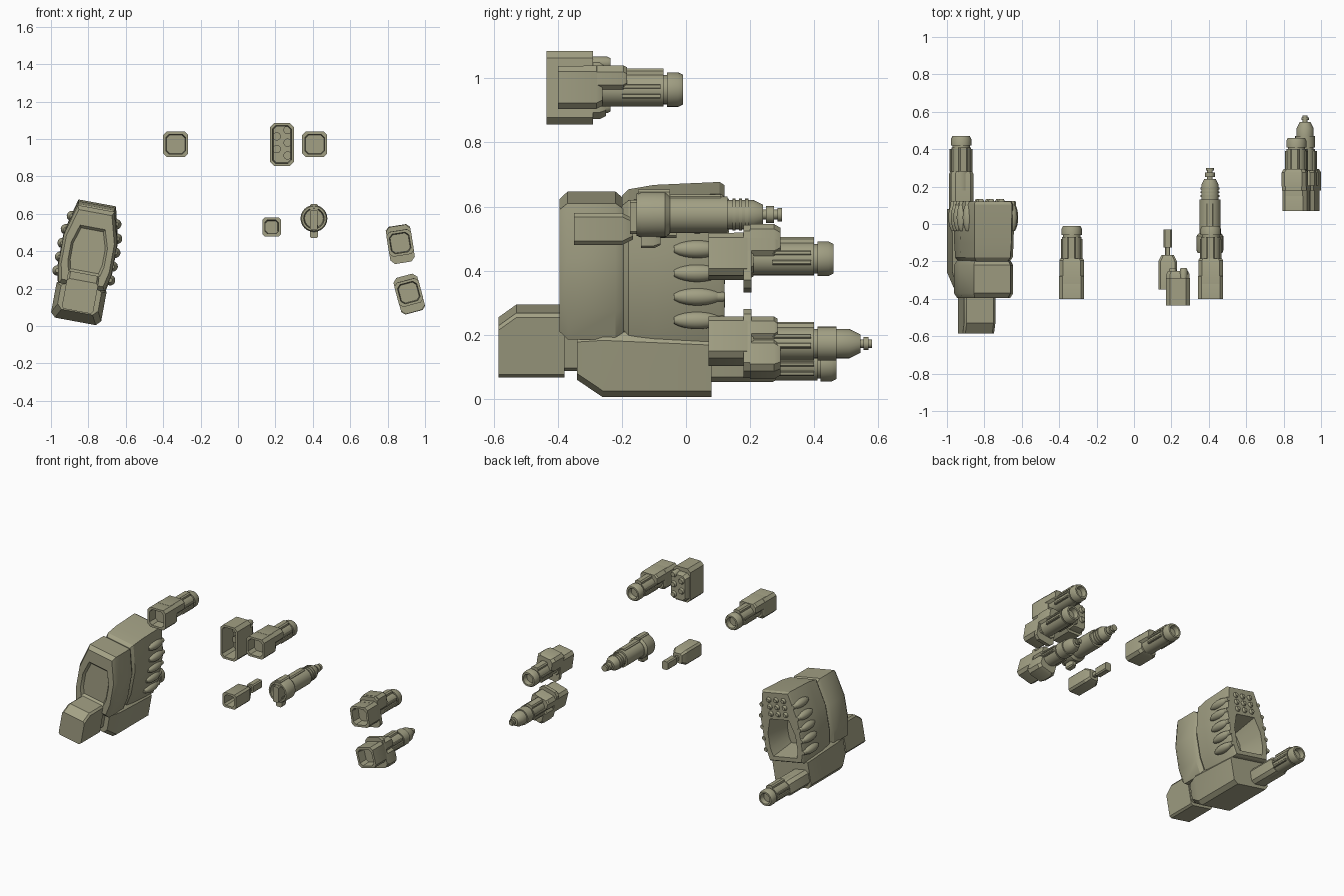
import bpy, bmesh, math
from mathutils import Matrix

cube = bpy.data.objects.get("Cube")
if cube:
    bpy.data.objects.remove(cube)

color = (0.36, 0.35, 0.23, 1)
olive = bpy.data.materials.new("olive_plastic")
olive.use_nodes = True
olive.diffuse_color = color
shader = next(node for node in olive.node_tree.nodes if node.type == 'BSDF_PRINCIPLED')
shader.inputs["Base Color"].default_value = color


def frame(x, y, z, tilt=0):
    return Matrix.Translation((x, y, z)) @ Matrix.Rotation(math.radians(tilt), 4, 'Y')


def shifted(mat, x, y, z):
    return mat @ Matrix.Translation((x, y, z))


def loft(name, mat, rings):
    """Skin rings of (x, y, z) points running along y and cap both ends."""
    bm = bmesh.new()
    rows = [[bm.verts.new(point) for point in ring] for ring in rings]
    for row, following in zip(rows, rows[1:]):
        for i in range(len(row)):
            bm.faces.new((row[i - 1], row[i], following[i], following[i - 1]))
    bm.faces.new(rows[0])
    bm.faces.new(rows[-1])
    bmesh.ops.recalc_face_normals(bm, faces=bm.faces)
    mesh = bpy.data.meshes.new(name)
    bm.to_mesh(mesh)
    bm.free()
    mesh.materials.append(olive)
    part = bpy.data.objects.new(name, mesh)
    bpy.context.collection.objects.link(part)
    part.matrix_world = mat
    bpy.ops.object.select_all(action='DESELECT')
    part.select_set(True)
    bpy.context.view_layer.objects.active = part
    bpy.ops.object.shade_smooth_by_angle(angle=math.radians(32))


def octagon(y, width, low, high, chamfer=.012):
    """Chamfered rectangle; width is measured from the centre to one side."""
    cut = min(chamfer, width / 3)
    middle, half = (low + high) / 2, (high - low) / 2
    corner = [(width, half - cut), (width - cut, half)]
    upper = corner + [(-x, z) for x, z in reversed(corner)]
    return [(s * x, y, middle + s * z) for s in (1, -1) for x, z in upper]


def box(name, mat, back, front, width, low, high, chamfer=.012, hollow=0, nose=0):
    """Chamfered block with an optional open rear and tapered front."""
    def ring(y, inset=0):
        return octagon(y, width - inset, low + inset, high - inset, chamfer)
    rings = [ring(back), ring(front - nose)]
    if hollow:
        rings = [ring(back + hollow, .018), ring(back, .014)] + rings
    if nose:
        rings.append(ring(front, nose / 2))
    loft(name, mat, rings)


def lathe(name, mat, profile, sides=24):
    angles = [math.tau * i / sides for i in range(sides)]
    loft(name, mat, [[(r * math.cos(a), y, r * math.sin(a)) for a in angles] for y, r in profile])


def tube(name, mat, back, front, radius, tip=0, bore=0):
    """Round bar with an optional tapered tip and a bored front end."""
    profile = [(back, radius), (front - tip, radius)]
    if tip:
        profile.append((front, radius - tip / 2))
    if bore:
        profile += [(front, radius * .65), (front - bore, radius * .55)]
    lathe(name, mat, profile)


def barrel(name, mat, pointed):
    tube(name + "_barrel", mat, .1, .33, .052)
    tube(name + "_barrel_neck", mat, .32, .35, .046)
    if pointed:
        tube(name + "_nozzle_collar", mat, .34, .4, .053)
        tube(name + "_nozzle_cone", mat, .4, .475, .046, tip=.035)
        tube(name + "_nozzle_stem", mat, .47, .51, .013)
        tube(name + "_nozzle_ring", mat, .485, .5, .02)
    else:
        tube(name + "_muzzle", mat, .34, .39, .054, tip=.015, bore=.03)
    box(name + "_top_rail", mat, .2, .33, .024, .02, .066)
    for side in (1, -1):
        for z in (-.02, .01):
            box(name + "_side_rail", shifted(mat, side * .05, 0, z), .2, .32, .008, -.007, .007)


def gun(name, mat, pointed=False, bracket=0):
    box(name + "_body", mat, 0, .14, .067, -.06, .074, .018, hollow=.06, nose=.02)
    box(name + "_shroud", mat, .08, .215, .066, -.005, .075, .02, nose=.01)
    barrel(name, mat, pointed)
    if bracket:
        box(name + "_bracket_plate", mat, .11, .135, .066, -.1, .1, .025)
        block = shifted(mat, 0, 0, bracket * .05)
        box(name + "_bracket_block", block, .13, .225, .066, -.052, .052, .018, nose=.02)


# Two plain guns and two bracketed guns
gun("right_gun", frame(-.333, -.4, .965))
gun("left_gun", frame(.41, -.4, .965))
gun("upper_side_gun", frame(.868, .07, .437, -9), bracket=1)
gun("lower_side_gun", frame(.915, .07, .172, -15), pointed=True, bracket=-1)

# Missile box, open at the rear, with staggered tubes
launcher = frame(.235, 0, .973)
box("missile_box", launcher, -.435, -.29, .064, -.117, .112, .022, hollow=.12)
box("missile_box_front", launcher, -.3, -.25, .063, -.1, .085, .022, nose=.02)
for i in range(5):
    mount = shifted(launcher, -.028 if i % 2 else .03, 0, .075 - i * .034)
    tube("missile_tube_base", mount, -.33, -.3, .022)
    tube("missile_tube", mount, -.3, -.235, .02, tip=.01)

# Small square pistol
pistol = frame(.18, 0, .53)
box("pistol_body", pistol, -.35, -.165, .05, -.05, .05, hollow=.1, nose=.035)
box("pistol_neck", pistol, -.18, -.12, .013, -.016, .016)
box("pistol_muzzle", pistol, -.125, -.03, .023, -.028, .028)

# Round heavy gun with a fluted collar, sight and grip
heavy = frame(.406, 0, .575)
lathe("heavy_gun_drum", heavy, [(-.09, .05), (-.155, .055), (-.155, .066),
                                (-.14, .072), (-.065, .072), (-.05, .06)])
tube("heavy_gun_barrel", heavy, -.06, .13, .057)
tube("heavy_gun_collar", heavy, .12, .24, .046, tip=.03)
for i in range(3):
    tube("heavy_gun_flute", heavy, .145 + i * .02, .155 + i * .02, .05)
tube("heavy_gun_stem", heavy, .23, .29, .015)
tube("heavy_gun_stem_ring", heavy, .25, .275, .026)
tube("heavy_gun_tip", heavy, .285, .3, .021)
box("heavy_gun_sight", heavy, -.15, -.05, .022, .04, .078)
box("heavy_gun_rail", heavy, -.06, .11, .022, .03, .063)
box("heavy_gun_grip", heavy, -.14, -.08, .022, -.105, -.03, nose=.02)
box("heavy_gun_stock", heavy, -.175, -.07, .02, -.06, .045)

# Large pod: leaning frame and hexagonal cross-section
pod = frame(-.87, 0, .025, 10.5)
SIDE = [(.125, -.225), (.145, -.13), (.145, .05), (.1, .225)]
OUTLINE = SIDE + [(-x, z) for x, z in reversed(SIDE)]


def hexagon(y, wide=1, tall=1, middle=.41):
    return [(x * wide, y, middle + z * tall) for x, z in OUTLINE]


loft("pod_rear_block", pod, [
    hexagon(-.38, .6, .5, .385), hexagon(-.395, .68, .56, .385), hexagon(-.395, .9, .85, .4),
    hexagon(-.37, 1, .95, .4), hexagon(-.22, 1, .95, .4), hexagon(-.195, .9, .86, .4)])
loft("pod_front_block", pod, [
    hexagon(-.2, .86, .86), hexagon(-.18, .97, .94), hexagon(-.1), hexagon(.105, 1.02, 1.04),
    hexagon(.12, .97), hexagon(.12, .72, .55, .335), hexagon(-.05, .55, .4, .33)])

# Missiles along both flanks
arc = [(i + .5) / 10 for i in range(10)]
bullet = [(t * .16 - .045, .028 * math.sqrt(math.sin(math.pi * t))) for t in arc]
for side in (1, -1):
    for i in range(5):
        z = .25 + i * .075
        mount = shifted(pod, side * (.143 - max(0, z - .46) / 4), 0, z)
        lathe("flank_missile", mount, bullet, 16)
        tube("flank_missile_tip", mount, .08, .122, .015, tip=.006)

# Grid of missiles on the pod's forward face
for column in (-1, 0, 1):
    for row in range(3):
        mount = shifted(pod, column * .056, 0, .495 + row * .046)
        tube("face_missile", mount, .1, .134, .018, tip=.014)

# Pod underside, rear stock and under-slung barrel
loft("pod_lower_body", pod, [octagon(-.34, .11, .05, .2, .025), octagon(-.26, .136, 0, .21, .025),
                             octagon(.08, .136, 0, .195, .025)])
box("pod_stock_neck", pod, -.4, -.32, .078, .075, .21)
loft("pod_stock", pod, [octagon(-.585, .085, .055, .22), octagon(-.53, .085, .055, .26),
                        octagon(-.38, .085, .055, .26)])
under = shifted(pod, -.068, .08, .072)
box("pod_barrel_shroud", under, -.03, .2, .06, -.05, .05, .02, nose=.01)
barrel("pod", under, pointed=False)
